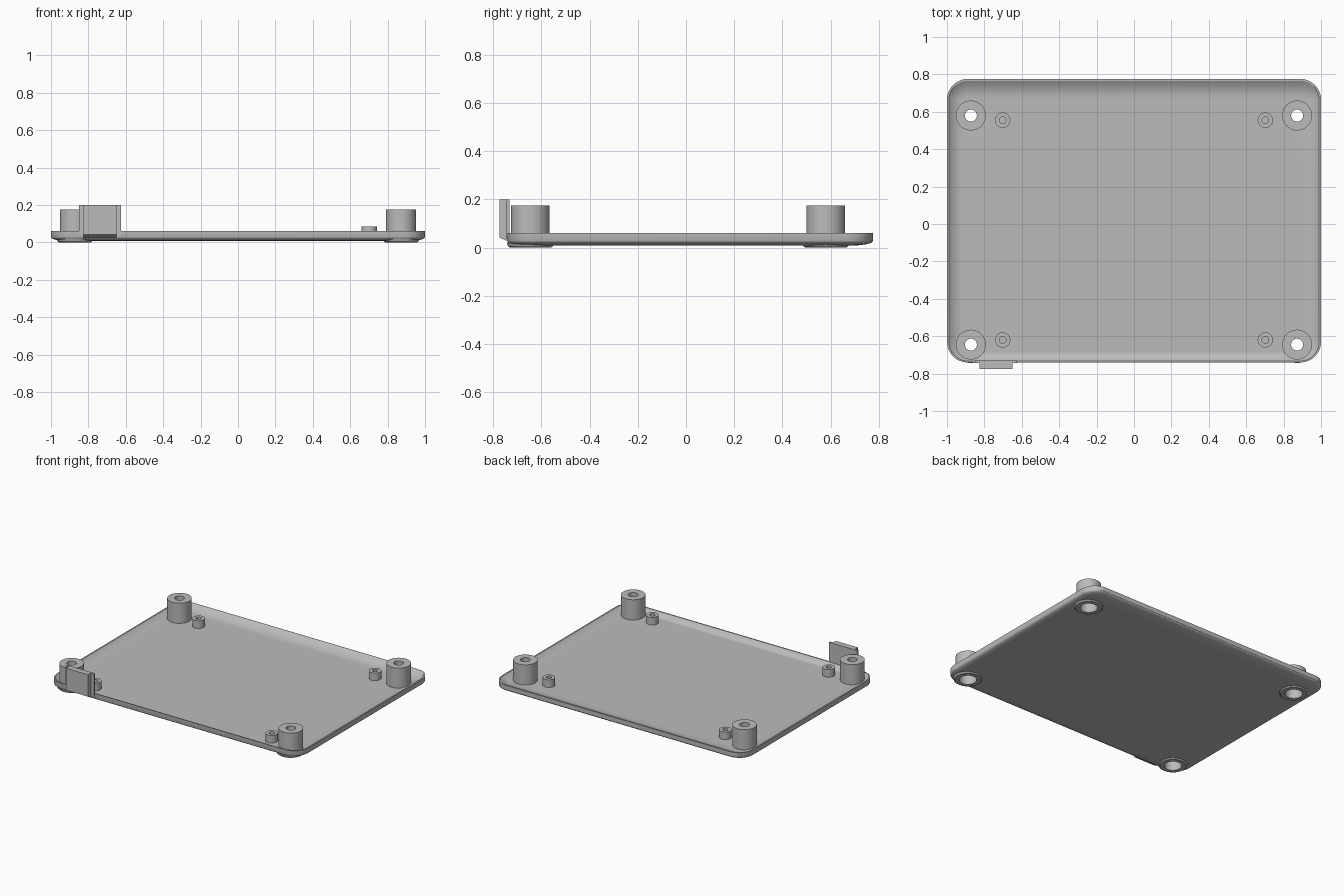
import bpy, bmesh, math

cube = bpy.data.objects.get("Cube")
if cube:
    bpy.data.objects.remove(cube, do_unlink=True)

grey = bpy.data.materials.new("plastic_grey")
grey.use_nodes = True
grey.diffuse_color = (0.5, 0.5, 0.5, 1)
grey.node_tree.nodes["Principled BSDF"].inputs["Base Color"].default_value = (0.5, 0.5, 0.5, 1)

FRONT, BACK, HALF_WIDTH = -0.74, 0.775, 1.0
CORNER, STEPS = 0.11, 12
BOSSES = [(sx * 0.872, y) for sx in (-1, 1) for y in (-0.645, 0.58)]
POSTS = [(sx * 0.702, y) for sx in (-1, 1) for y in (-0.62, 0.555)]


def finish(name, bm, smooth=True):
    bmesh.ops.recalc_face_normals(bm, faces=bm.faces)
    mesh = bpy.data.meshes.new(name)
    bm.to_mesh(mesh)
    bm.free()
    mesh.materials.append(grey)
    obj = bpy.data.objects.new(name, mesh)
    bpy.context.collection.objects.link(obj)
    if smooth:
        shade(obj)
    return obj


def shade(obj):
    bpy.ops.object.select_all(action='DESELECT')
    obj.select_set(True)
    bpy.context.view_layer.objects.active = obj
    bpy.ops.object.shade_smooth_by_angle(angle=math.radians(32))


def bridge(bm, a, b):
    n = len(a)
    for i in range(n):
        bm.faces.new((a[i], a[(i + 1) % n], b[(i + 1) % n], b[i]))


def lathe(name, profile, centre, segments=48):
    """Closed ring-shaped solid turned from an (r, z) profile."""
    bm = bmesh.new()
    rings = []
    for r, z in profile:
        rings.append([bm.verts.new((centre[0] + r * math.cos(t), centre[1] + r * math.sin(t), z))
                      for t in (math.tau * i / segments for i in range(segments))])
    for i, ring in enumerate(rings):
        bridge(bm, ring, rings[(i + 1) % len(rings)])
    return finish(name, bm)


def rounded_ring(bm, side, front, back, z):
    """Rounded rectangle of the lid outline, inset by a distance per edge."""
    w, y0, y1 = HALF_WIDTH - side, FRONT + front, BACK - back
    ring = []
    for k, (sx, y, sy) in enumerate(((1, y1, 1), (-1, y1, 1), (-1, y0, -1), (1, y0, -1))):
        rx = max(CORNER - side, 0.03)
        ry = max(CORNER - (back if sy > 0 else front), 0.03)
        for i in range(STEPS + 1):
            t = (k + i / STEPS) * math.pi / 2
            ring.append(bm.verts.new((sx * (w - rx) + rx * math.cos(t),
                                      y - sy * ry + ry * math.sin(t), z)))
    return ring


# Dished lid: curved underside, upright rim, curved inner floor
bm = bmesh.new()
rings = []
ARC = 6
for i in range(ARC + 1):
    t = i / ARC * math.pi / 2
    u = 1 - math.sin(t)
    rings.append(rounded_ring(bm, 0.08 * u, 0.06 * u, 0.1 * u, 0.008 + 0.02 * (1 - math.cos(t))))
rings.append(rounded_ring(bm, 0, 0, 0, 0.06))
for i in range(ARC + 1):
    t = i / ARC * math.pi / 2
    u = 1 - math.cos(t)
    u = math.sin(t) if i == ARC else u * 0.4 + 0.6 * i / ARC
    rings.append(rounded_ring(bm, 0.01 + 0.07 * u, 0.008 + 0.045 * u, 0.01 + 0.09 * u,
                              0.03 + 0.03 * (1 - u) ** 2))
for a, b in zip(rings, rings[1:]):
    bridge(bm, a, b)
bm.faces.new(rings[0])
bm.faces.new(rings[-1])
lid = finish("lid_plate", bm, smooth=False)

# Openings in the lid for the corner bosses
bm = bmesh.new()
for x, y in BOSSES:
    geo = bmesh.ops.create_cone(bm, cap_ends=True, segments=48, radius1=0.068, radius2=0.068, depth=0.4)
    bmesh.ops.translate(bm, verts=geo["verts"], vec=(x, y, 0))
cutter = finish("boss_hole_cutter", bm, smooth=False)
cutter.hide_render = True
mod = lid.modifiers.new("boss_holes", 'BOOLEAN')
mod.operation, mod.solver, mod.object = 'DIFFERENCE', 'EXACT', cutter
bpy.ops.object.select_all(action='DESELECT')
bpy.context.view_layer.objects.active = lid
lid.select_set(True)
bpy.ops.object.modifier_apply(modifier=mod.name)
bpy.data.objects.remove(cutter, do_unlink=True)
shade(lid)

# Corner screw bosses with flared feet and counterbores
for n, c in enumerate(BOSSES):
    lathe(f"screw_boss_{n + 1}",
          [(0.057, 0), (0.085, 0), (0.093, 0.006), (0.098, 0.02), (0.08, 0.025),
           (0.08, 0.175), (0.032, 0.175), (0.032, 0.13), (0.057, 0.13)], c)

# Small board posts with blind holes
for n, c in enumerate(POSTS):
    lathe(f"board_post_{n + 1}",
          [(0.041, 0.02), (0.041, 0.085), (0.018, 0.085), (0.018, 0.02)], c, 32)


def extruded(name, x0, x1, profile):
    """Solid with a (y, z) profile running along x."""
    bm = bmesh.new()
    ends = [[bm.verts.new((x, y, z)) for y, z in profile] for x in (x0, x1)]
    bridge(bm, *ends)
    for e in ends:
        bm.faces.new(e)
    return finish(name, bm, smooth=False)


# Front tab: wide inner flange and narrower outer block with sloped underside
extruded("tab_flange", -0.85, -0.625,
         [(-0.744, 0.035), (-0.744, 0.2), (-0.731, 0.2), (-0.731, 0.035)])
extruded("tab_block", -0.825, -0.65,
         [(-0.735, 0.025), (-0.774, 0.042), (-0.774, 0.2), (-0.735, 0.2)])
